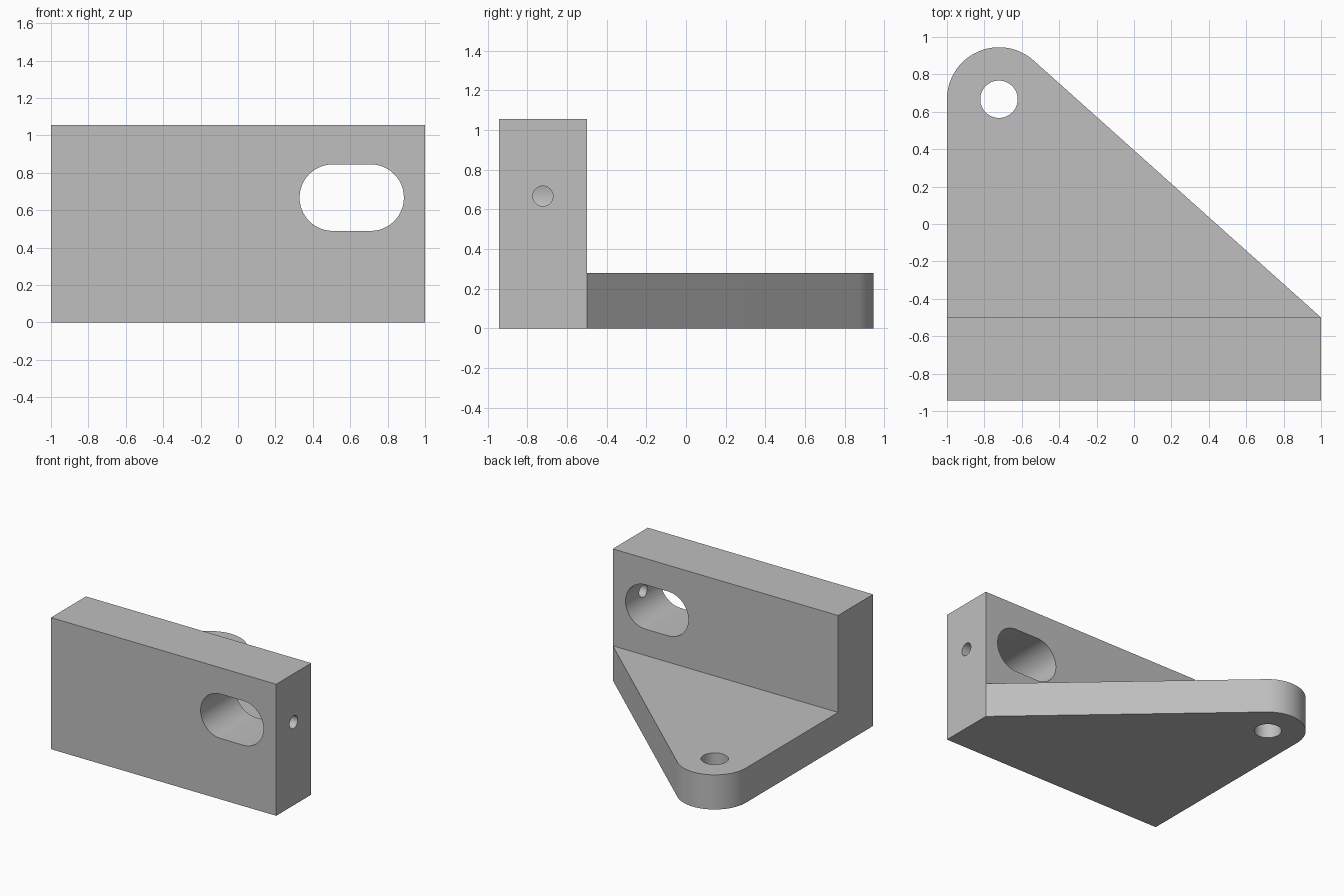
import bpy, bmesh
from math import atan2, acos, cos, sin, pi, radians
from mathutils import Matrix, Vector

cube = bpy.data.objects.get("Cube")
if cube:
    bpy.data.objects.remove(cube, do_unlink=True)

# Main dimensions
BACK, FRONT = -0.5, -0.944        # upright wall faces in y
HEIGHT, PLATE = 1.056, 0.278      # wall height, plate thickness
EYE, EYE_R = Vector((-0.722, 0.667)), 0.278
HOLE_Z, WALL_Y = 0.667, (BACK + FRONT) / 2

steel = bpy.data.materials.new("plain grey")
steel.use_nodes = True
grey = (0.52, 0.52, 0.52, 1)
steel.diffuse_color = grey
steel.node_tree.nodes["Principled BSDF"].inputs["Base Color"].default_value = grey


def arc(centre, r, start, end, n):
    """Points along an arc, both ends included."""
    steps = [start + (end - start) * i / n for i in range(n + 1)]
    return [(centre[0] + r * cos(a), centre[1] + r * sin(a)) for a in steps]


def prism(name, outline, depth, matrix=Matrix()):
    """Extrude a counter-clockwise outline along its local z."""
    bm = bmesh.new()
    face = bm.faces.new([bm.verts.new((x, y, 0)) for x, y in outline])
    top = bmesh.ops.extrude_face_region(bm, geom=[face])["geom"]
    verts = [v for v in top if isinstance(v, bmesh.types.BMVert)]
    bmesh.ops.translate(bm, verts=verts, vec=(0, 0, depth))
    bmesh.ops.recalc_face_normals(bm, faces=bm.faces)
    bm.transform(matrix)
    mesh = bpy.data.meshes.new(name)
    bm.to_mesh(mesh)
    bm.free()
    mesh.materials.append(steel)
    obj = bpy.data.objects.new(name, mesh)
    bpy.context.collection.objects.link(obj)
    return obj


def cut(body, cutter):
    """Subtract the cutter from the body and remove it."""
    cutter.hide_render = True
    mod = body.modifiers.new("cut", "BOOLEAN")
    mod.operation, mod.solver, mod.object = "DIFFERENCE", "EXACT", cutter
    bpy.ops.object.select_all(action="DESELECT")
    bpy.context.view_layer.objects.active = body
    body.select_set(True)
    bpy.ops.object.modifier_apply(modifier=mod.name)
    bpy.data.objects.remove(cutter, do_unlink=True)


# Full-height block: rectangular front, sloping side tangent to the rounded eye
corner = Vector((1, BACK))
to_corner = corner - EYE
tangent = atan2(to_corner.y, to_corner.x) + acos(EYE_R / to_corner.length)
outline = [(-1, FRONT), (1, FRONT), tuple(corner)] + arc(EYE, EYE_R, tangent, pi, 32)
bracket = prism("angle_bracket", outline, HEIGHT)

# Clear the space above the plate, leaving the wall
space = [(-2, BACK), (2, BACK), (2, 2), (-2, 2)]
cut(bracket, prism("space_cutter", space, 2, Matrix.Translation((0, 0, PLATE))))

# Vertical hole through the plate eye
eye_hole = arc(EYE, 0.1, 0, 2 * pi, 48)[:-1]
cut(bracket, prism("eye_hole_cutter", eye_hole, 1, Matrix.Translation((0, 0, -0.5))))

# Rounded slot through the wall
slot = (arc((0.709, HOLE_Z), 0.178, -pi / 2, pi / 2, 24)
        + arc((0.507, HOLE_Z), 0.178, pi / 2, 3 * pi / 2, 24))
cut(bracket, prism("slot_cutter", slot, 2, Matrix.Rotation(pi / 2, 4, "X")))

# Small cross hole from the end face into the slot
pin_hole = arc((0, 0), 0.051, 0, 2 * pi, 32)[:-1]
across = Matrix.Translation((0.65, WALL_Y, HOLE_Z)) @ Matrix.Rotation(pi / 2, 4, "Y")
cut(bracket, prism("pin_hole_cutter", pin_hole, 1, across))

bpy.ops.object.shade_smooth_by_angle(angle=radians(30))
